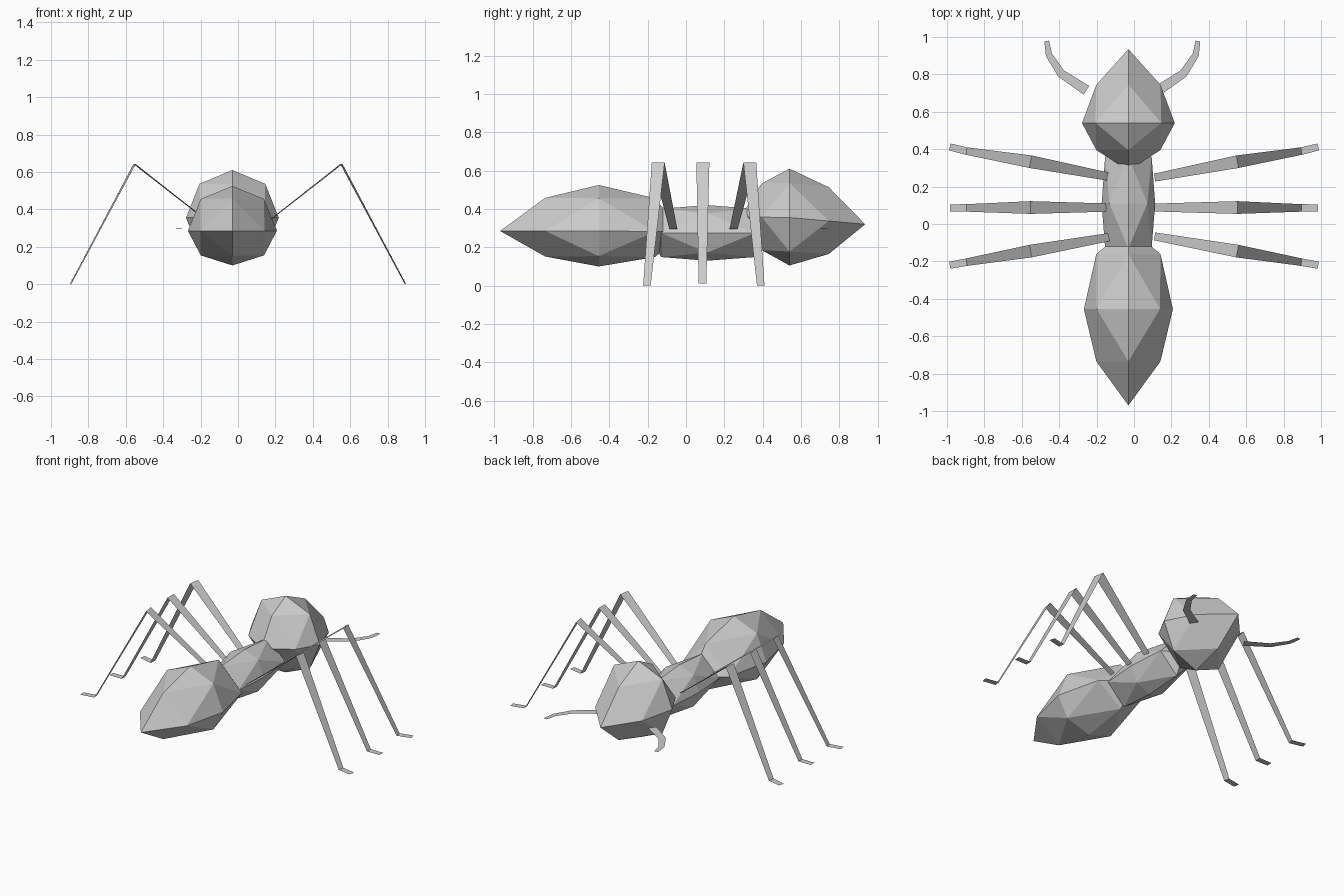
import bpy
import bmesh
from itertools import product
from mathutils import Vector

if "Cube" in bpy.data.objects:
    bpy.data.objects.remove(bpy.data.objects["Cube"])

GREY = (0.6, 0.6, 0.6, 1.0)
grey = bpy.data.materials.new("plain_grey")
grey.use_nodes = True
grey.diffuse_color = GREY
grey.node_tree.nodes["Principled BSDF"].inputs["Base Color"].default_value = GREY


def finish(name, bm):
    mesh = bpy.data.meshes.new(name)
    bm.to_mesh(mesh)
    bm.free()
    mesh.materials.append(grey)
    obj = bpy.data.objects.new(name, mesh)
    bpy.context.collection.objects.link(obj)
    return obj


def body_segment(name, centre, width, up, down, ends, taper):
    """Once-divided octahedron; ends maps -1/+1 to (pole y, pole z, mid-ring y)."""
    bm = bmesh.new()
    c = Vector(centre)
    cache = {}

    def vert(ix, iy, iz):
        key = (ix, iy, iz)
        if key not in cache:
            height = up if iz > 0 else down
            if iy == 0:
                k = 0.71 if ix and iz else 1.0
                p = c + Vector((ix * width * k, 0, iz * height * k))
            else:
                pole_y, pole_z, mid_y = ends[iy]
                if ix or iz:
                    z = (c.z + pole_z) / 2 + iz * height * taper
                    p = Vector((c.x + ix * width * taper, mid_y, z))
                else:
                    p = Vector((c.x, pole_y, pole_z))
            cache[key] = bm.verts.new(p)
        return cache[key]

    # four triangles in each octant
    for x, y, z in product((-1, 1), repeat=3):
        a, b, d = vert(x, 0, 0), vert(0, y, 0), vert(0, 0, z)
        ab, bd, ad = vert(x, y, 0), vert(0, y, z), vert(x, 0, z)
        for tri in ((a, ab, ad), (b, ab, bd), (d, ad, bd), (ab, bd, ad)):
            bm.faces.new(tri)
    bmesh.ops.recalc_face_normals(bm, faces=bm.faces)
    return finish(name, bm)


def strip(name, path, widths, mirror_x=None):
    """Thin flat ribbon along a path, its width kept horizontal."""
    pts = [Vector(p) for p in path]
    if mirror_x is not None:
        pts = [Vector((2 * mirror_x - p.x, p.y, p.z)) for p in pts]
    bm = bmesh.new()
    rows = []
    for i, p in enumerate(pts):
        along = pts[min(i + 1, len(pts) - 1)] - pts[max(i - 1, 0)]
        side = Vector((-along.y, along.x, 0)).normalized() * widths[i] / 2
        if mirror_x is not None:
            side = -side
        rows.append((bm.verts.new(p - side), bm.verts.new(p + side)))
    for (a, b), (d, e) in zip(rows, rows[1:]):
        face = (a, d, e, b)
        bm.faces.new(face if mirror_x is None else face[::-1])
    return finish(name, bm)


# Body
X = -0.03
body_segment("head", (X, 0.54, 0.355), 0.248, 0.255, 0.25,
             {1: (0.935, 0.32, 0.745), -1: (0.285, 0.36, 0.395)}, 0.69)
body_segment("thorax", (X, 0.11, 0.275), 0.143, 0.145, 0.145,
             {1: (0.43, 0.275, 0.36), -1: (-0.2, 0.275, -0.13)}, 0.87)
body_segment("abdomen", (X, -0.455, 0.285), 0.238, 0.24, 0.185,
             {1: (-0.02, 0.28, -0.16), -1: (-0.97, 0.285, -0.735)}, 0.72)

# Legs: y at root, knee, ankle and toe
LEGS = {
    "front": (0.248, 0.333, 0.39, 0.412),
    "middle": (0.088, 0.088, 0.086, 0.086),
    "rear": (-0.066, -0.145, -0.204, -0.22),
}
for pair, ys in LEGS.items():
    sole = 0.012 if pair == "middle" else 0.0
    path = list(zip((0.11, 0.553, 0.895, 0.985), ys, (0.295, 0.642, sole, sole)))
    for side, axis in (("left", None), ("right", 0.0)):
        strip(f"{pair}_{side}_leg", path, (0.042, 0.068, 0.04, 0.038), axis)

# Antennae
feeler = [(0.13, 0.715, 0.297), (0.265, 0.805, 0.295),
          (0.33, 0.905, 0.295), (0.342, 0.978, 0.295)]
for side, axis in (("left", None), ("right", -0.0625)):
    strip(f"{side}_antenna", feeler, (0.055, 0.045, 0.035, 0.025), axis)
